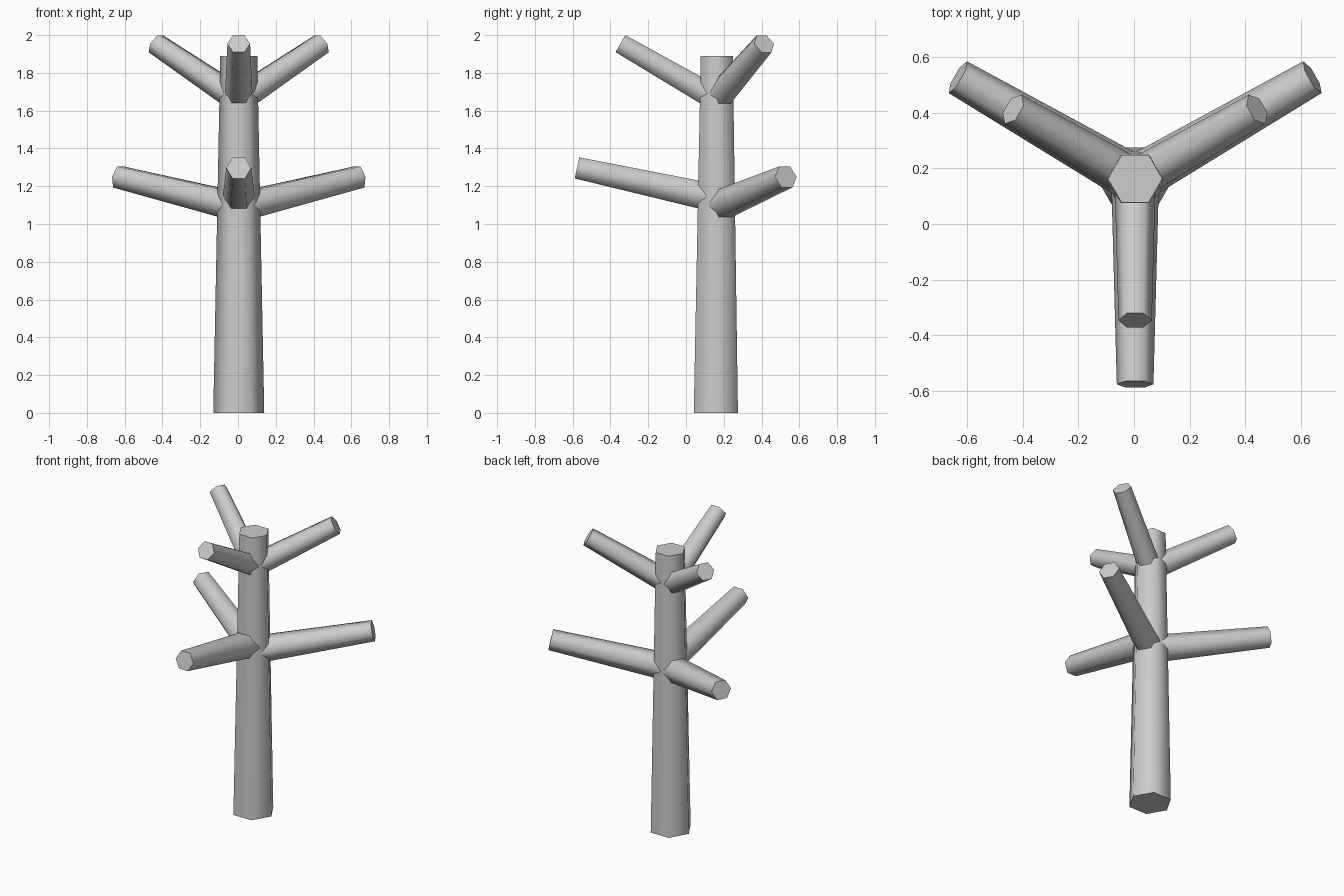
import bpy, bmesh, math
from mathutils import Vector, Matrix

cube = bpy.data.objects.get("Cube")
if cube:
    bpy.data.objects.remove(cube, do_unlink=True)

grey = bpy.data.materials.new("plain_grey")
grey.use_nodes = True
colour = (0.6, 0.6, 0.6, 1)
grey.diffuse_color = colour
grey.node_tree.nodes["Principled BSDF"].inputs["Base Color"].default_value = colour


def limb(name, start, end, r_start, r_end, side):
    """Tapered six-sided limb whose corners point along the side vector."""
    start, end = Vector(start), Vector(end)
    axis = end - start
    w = axis.normalized()
    u = Vector(side).normalized()
    v = w.cross(u)
    mid = (start + end) / 2
    turn = Matrix((u, v, w)).transposed().to_4x4()
    bm = bmesh.new()
    bmesh.ops.create_cone(bm, cap_ends=True, segments=6, radius1=r_start,
                          radius2=r_end, depth=axis.length,
                          matrix=Matrix.Translation(mid) @ turn @ Matrix.Rotation(math.pi / 2, 4, "Z"))
    # put a corner on the side axis whatever the start angle of the ring
    corner = max((p.co - mid).dot(u) for p in bm.verts)
    if corner < r_start * 0.95:
        bmesh.ops.rotate(bm, verts=bm.verts, cent=mid,
                         matrix=Matrix.Rotation(math.radians(30), 3, w))
    mesh = bpy.data.meshes.new(name)
    bm.to_mesh(mesh)
    bm.free()
    mesh.materials.append(grey)
    obj = bpy.data.objects.new(name, mesh)
    bpy.context.collection.objects.link(obj)
    bpy.ops.object.select_all(action="DESELECT")
    obj.select_set(True)
    bpy.context.view_layer.objects.active = obj
    bpy.ops.object.shade_smooth_by_angle(angle=math.radians(70))
    return obj


# Trunk
cx, cy = 0.004, 0.16
limb("trunk", (cx, cy - 0.002, 0), (cx, cy + 0.003, 1.89), 0.135, 0.098, (1, 0, 0))

# Branches: name, heading, reach, start height, end height, start and end radius
branches = [
    ("lower_front_branch", -90, 0.737, 1.136, 1.297, 0.086, 0.066),
    ("lower_left_branch", 30, 0.737, 1.09, 1.249, 0.086, 0.066),
    ("lower_right_branch", 150, 0.737, 1.09, 1.249, 0.086, 0.066),
    ("upper_front_branch", -90, 0.507, 1.662, 1.955, 0.074, 0.06),
    ("upper_left_branch", 30, 0.507, 1.658, 1.954, 0.074, 0.06),
    ("upper_right_branch", 150, 0.507, 1.658, 1.954, 0.074, 0.06),
]
for name, heading, reach, z0, z1, r0, r1 in branches:
    a = math.radians(heading)
    dx, dy = math.cos(a), math.sin(a)
    limb(name, (cx, cy, z0), (cx + dx * reach, cy + dy * reach, z1), r0, r1, (-dy, dx, 0))
